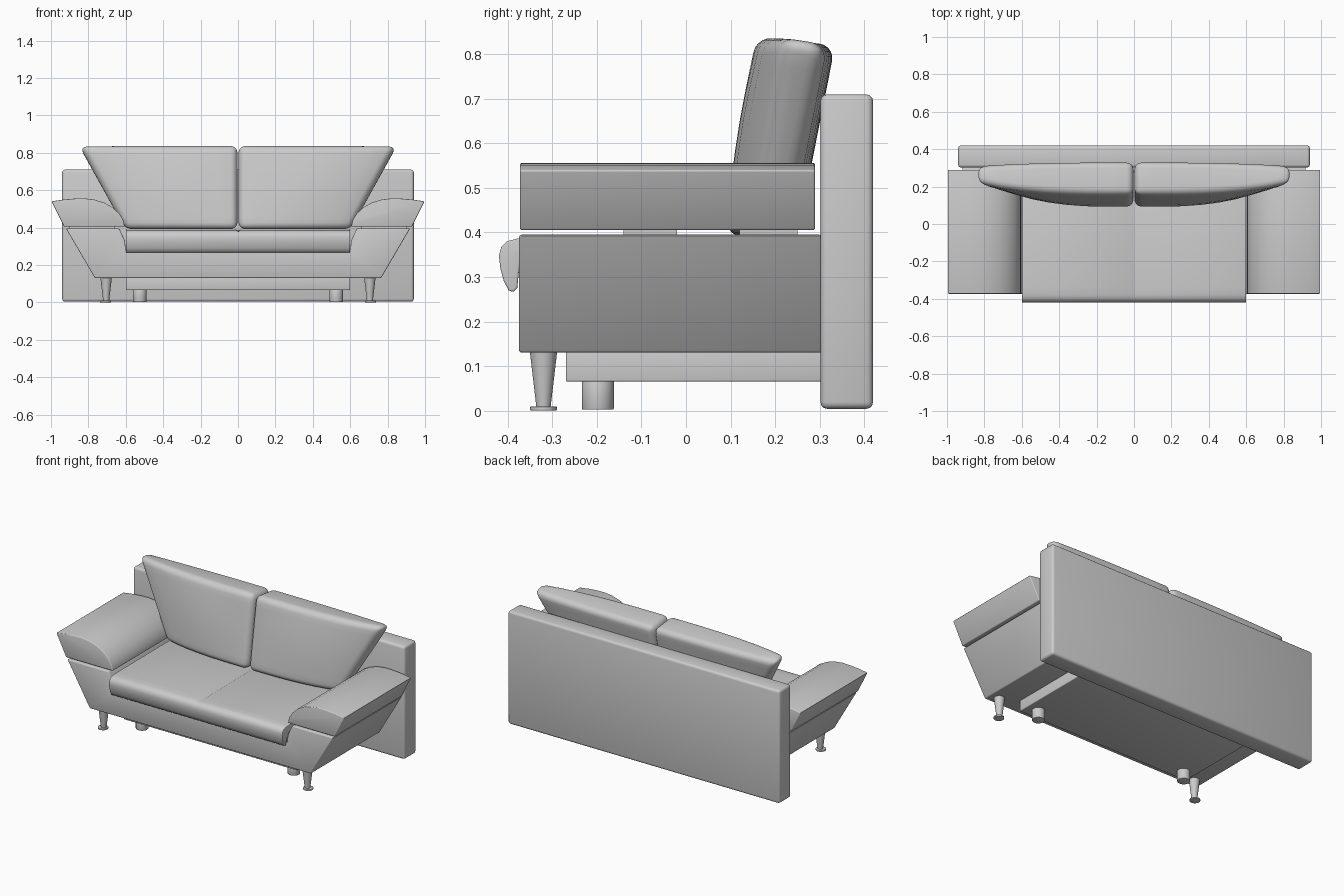
import bpy, bmesh, math
from mathutils import Vector

if "Cube" in bpy.data.objects:
    bpy.data.objects.remove(bpy.data.objects["Cube"])


def finish(name, bm, bevel=0.0, segs=3):
    bmesh.ops.recalc_face_normals(bm, faces=bm.faces)
    me = bpy.data.meshes.new(name)
    bm.to_mesh(me)
    bm.free()
    ob = bpy.data.objects.new(name, me)
    bpy.context.collection.objects.link(ob)
    bpy.ops.object.select_all(action='DESELECT')
    bpy.context.view_layer.objects.active = ob
    ob.select_set(True)
    if bevel:
        m = ob.modifiers.new("Bevel", 'BEVEL')
        m.width, m.segments = bevel, segs
        m.limit_method, m.angle_limit = 'ANGLE', math.radians(40)
        bpy.ops.object.modifier_apply(modifier=m.name)
    bpy.ops.object.shade_smooth_by_angle(angle=math.radians(40))
    return ob


def prism(pts, axis, lo, hi):
    """Extrude a 2D profile along 'x' (points are y,z) or 'y' (points are x,z)."""
    bm = bmesh.new()
    to3d = (lambda p: (lo, p[0], p[1])) if axis == 'x' else (lambda p: (p[0], lo, p[1]))
    face = bm.faces.new([bm.verts.new(to3d(p)) for p in pts])
    ext = bmesh.ops.extrude_face_region(bm, geom=[face])
    d = Vector((hi - lo, 0, 0)) if axis == 'x' else Vector((0, hi - lo, 0))
    for v in ext['geom']:
        if isinstance(v, bmesh.types.BMVert):
            v.co += d
    return bm


def box(name, x0, x1, y0, y1, z0, z1, bevel=0.0):
    return finish(name, prism([(x0, z0), (x1, z0), (x1, z1), (x0, z1)], 'y', y0, y1), bevel)


def cone(name, x, y, z0, z1, r0, r1, bevel=0.0):
    bm = bmesh.new()
    bmesh.ops.create_cone(bm, cap_ends=True, segments=32, radius1=r0, radius2=r1, depth=z1 - z0)
    bmesh.ops.translate(bm, verts=bm.verts, vec=(x, y, (z0 + z1) / 2))
    return finish(name, bm, bevel, 2)


# Back panel and lower plinth
box("back_panel", -0.94, 0.94, 0.302, 0.42, 0.004, 0.71, 0.015)
box("plinth", -0.6, 0.6, -0.27, 0.31, 0.065, 0.135, 0.004)

# Body: front rail and flared lower arms in one profile
half = [(0.6, 0.28), (0.605, 0.33), (0.635, 0.395), (0.92, 0.395), (0.765, 0.13)]
body = half + [(-x, z) for x, z in reversed(half)]
finish("body", prism(body, 'y', -0.375, 0.305), 0.006)

# Seat cushion with a front lip hanging over the rail
seat = [(0.28, 0.275), (-0.37, 0.275), (-0.375, 0.315), (-0.379, 0.275), (-0.388, 0.266),
        (-0.398, 0.27), (-0.409, 0.29), (-0.417, 0.32), (-0.42, 0.348), (-0.415, 0.367),
        (-0.402, 0.38), (-0.38, 0.386), (-0.34, 0.388), (0.28, 0.39)]
bm = prism(seat, 'x', -0.6, 0.6)
for px in (-0.012, 0, 0.012):
    bmesh.ops.bisect_plane(bm, geom=bm.verts[:] + bm.edges[:] + bm.faces[:],
                           plane_co=(px, 0, 0), plane_no=(1, 0, 0))
for v in bm.verts:
    if abs(v.co.x) < 0.001 and v.co.z > 0.383:  # centre seam
        v.co.z -= 0.006
finish("seat_cushion", bm, 0.01)


def back_cushion(name, s):
    bm = bmesh.new()
    bmesh.ops.create_cube(bm, size=2)
    edges = [e for e in bm.edges if abs(e.verts[0].co.y - e.verts[1].co.y) < 0.1]
    bmesh.ops.subdivide_edges(bm, edges=edges, cuts=6, use_grid_fill=True)
    for v in bm.verts:
        a, b, c = (v.co.x + 1) / 2, (v.co.z + 1) / 2, (v.co.y + 1) / 2
        puff = 0.012 * math.sin(math.pi * a) * math.sin(math.pi * b)
        front = 0.088 + 0.07 * b + 0.06 * a ** 3 - puff
        back = 0.25 + 0.085 * b - 0.02 * a ** 3
        x = 0.003 + a * (0.60 + 0.242 * b)
        z = 0.392 + b * (0.448 - 0.02 * c)
        v.co = (s * x, front + (back - front) * c, z)
    finish(name, bm, 0.036, 5)


# Armrest pads: slanted outside, rounded inside
pad = [(0.93, 0.405), (0.997, 0.54), (0.93, 0.55), (0.87, 0.555), (0.82, 0.556), (0.77, 0.55),
       (0.715, 0.533), (0.67, 0.508), (0.635, 0.475), (0.613, 0.44), (0.605, 0.405)]
for s, side in ((-1, "left"), (1, "right")):
    back_cushion(f"back_cushion_{side}", s)
    finish(f"arm_pad_{side}", prism([(s * x, z) for x, z in pad], 'y', -0.373, 0.29), 0.005)
    # Thin spacers between pad and lower arm
    for y0, y1 in ((-0.14, -0.02), (0.12, 0.25)):
        box(f"arm_spacer_{side}", s * 0.78 - 0.12, s * 0.78 + 0.12, y0, y1, 0.39, 0.41)
    # Tapered front legs with disc feet, and short round plinth legs
    cone(f"front_leg_{side}", s * 0.705, -0.32, 0.008, 0.135, 0.016, 0.031)
    cone(f"front_foot_{side}", s * 0.709, -0.32, 0, 0.009, 0.03, 0.03, 0.002)
    cone(f"plinth_leg_{side}", s * 0.525, -0.198, 0.002, 0.07, 0.036, 0.036, 0.003)
